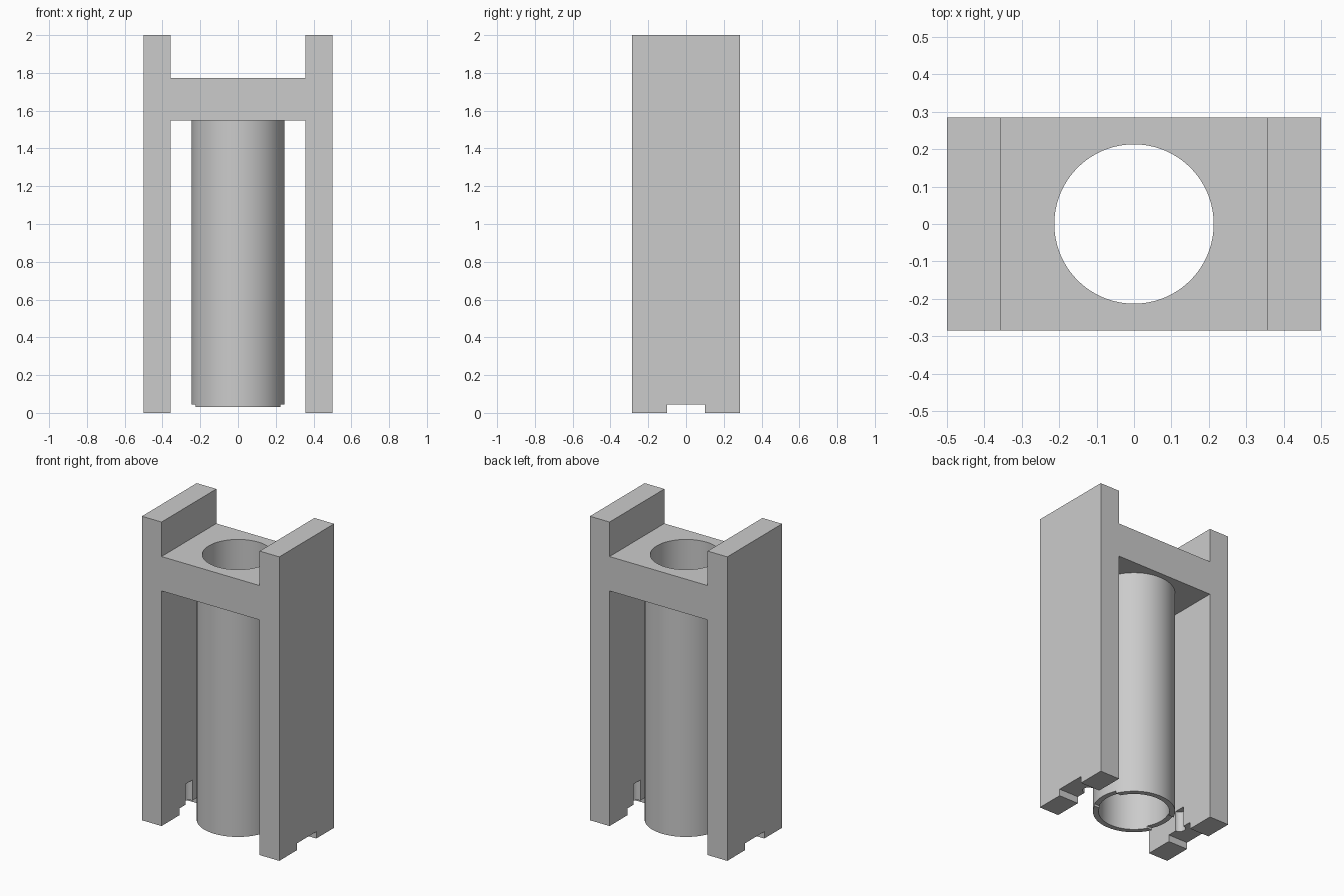
import bpy, bmesh, math
from mathutils import Matrix

cube = bpy.data.objects.get("Cube")
if cube:
    bpy.data.objects.remove(cube)

grey = bpy.data.materials.new("plain_grey")
grey.use_nodes = True
grey.diffuse_color = (0.6, 0.6, 0.6, 1)
grey.node_tree.nodes["Principled BSDF"].inputs["Base Color"].default_value = (0.6, 0.6, 0.6, 1)

DEPTH = 0.57
HALF, INNER = 0.5, 0.357        # outer and inner faces of the legs
BAR_LOW, BAR_HIGH, TOP = 1.547, 1.773, 2.0
BORE, TUBE = 0.213, 0.247       # bore and outer tube radius
TUBE_END, NOTCH_TOP = 0.03, 0.045
SIDES = 96


def finish(name, bm):
    bmesh.ops.recalc_face_normals(bm, faces=bm.faces)
    mesh = bpy.data.meshes.new(name)
    bm.to_mesh(mesh)
    bm.free()
    mesh.materials.append(grey)
    obj = bpy.data.objects.new(name, mesh)
    bpy.context.collection.objects.link(obj)
    return obj


def box(name, size, centre):
    bm = bmesh.new()
    bmesh.ops.create_cube(bm, size=1, matrix=Matrix.Translation(centre) @ Matrix.Diagonal((*size, 1)))
    return finish(name, bm)


def cylinder(name, radius, low, high, x=0, sides=SIDES):
    bm = bmesh.new()
    bmesh.ops.create_cone(bm, cap_ends=True, segments=sides, radius1=radius, radius2=radius,
                          depth=high - low, matrix=Matrix.Translation((x, 0, (low + high) / 2)))
    return finish(name, bm)


def activate(obj):
    bpy.ops.object.select_all(action='DESELECT')
    obj.select_set(True)
    bpy.context.view_layer.objects.active = obj


def cut(obj, cutter):
    activate(obj)
    mod = obj.modifiers.new("cut", 'BOOLEAN')
    mod.operation = 'DIFFERENCE'
    mod.solver = 'EXACT'
    mod.object = cutter
    bpy.ops.object.modifier_apply(modifier=mod.name)
    bpy.data.objects.remove(cutter)


def notch():
    return box("notch_cutter", (1.4, 0.2, 0.2), (0, 0, NOTCH_TOP - 0.1))


# H-shaped frame: half outline mirrored, then extruded front to back
half = [(INNER, BAR_HIGH), (INNER, TOP), (HALF, TOP), (HALF, 0), (INNER, 0), (INNER, BAR_LOW)]
outline = half + [(-x, z) for x, z in reversed(half)]
bm = bmesh.new()
face = bm.faces.new([bm.verts.new((x, -DEPTH / 2, z)) for x, z in outline])
new = bmesh.ops.extrude_face_region(bm, geom=[face])["geom"]
bmesh.ops.translate(bm, vec=(0, DEPTH, 0), verts=[v for v in new if isinstance(v, bmesh.types.BMVert)])
frame = finish("frame", bm)

# Bore through the crossbar, channel under the legs, round grooves inside the legs
cut(frame, cylinder("bore_cutter", BORE, 1.4, 1.9))
cut(frame, notch())
for side in (-1, 1):
    cut(frame, cylinder("groove_cutter", 0.036, -0.1, 0.18, side * INNER, 32))

# Hanging tube with the same channel across its lower rim
tube = cylinder("tube", TUBE, TUBE_END, BAR_LOW)
cut(tube, cylinder("tube_bore_cutter", BORE, -0.1, 1.7))
cut(tube, notch())

for obj in (frame, tube):
    activate(obj)
    bpy.ops.object.shade_smooth_by_angle(angle=math.radians(30))
